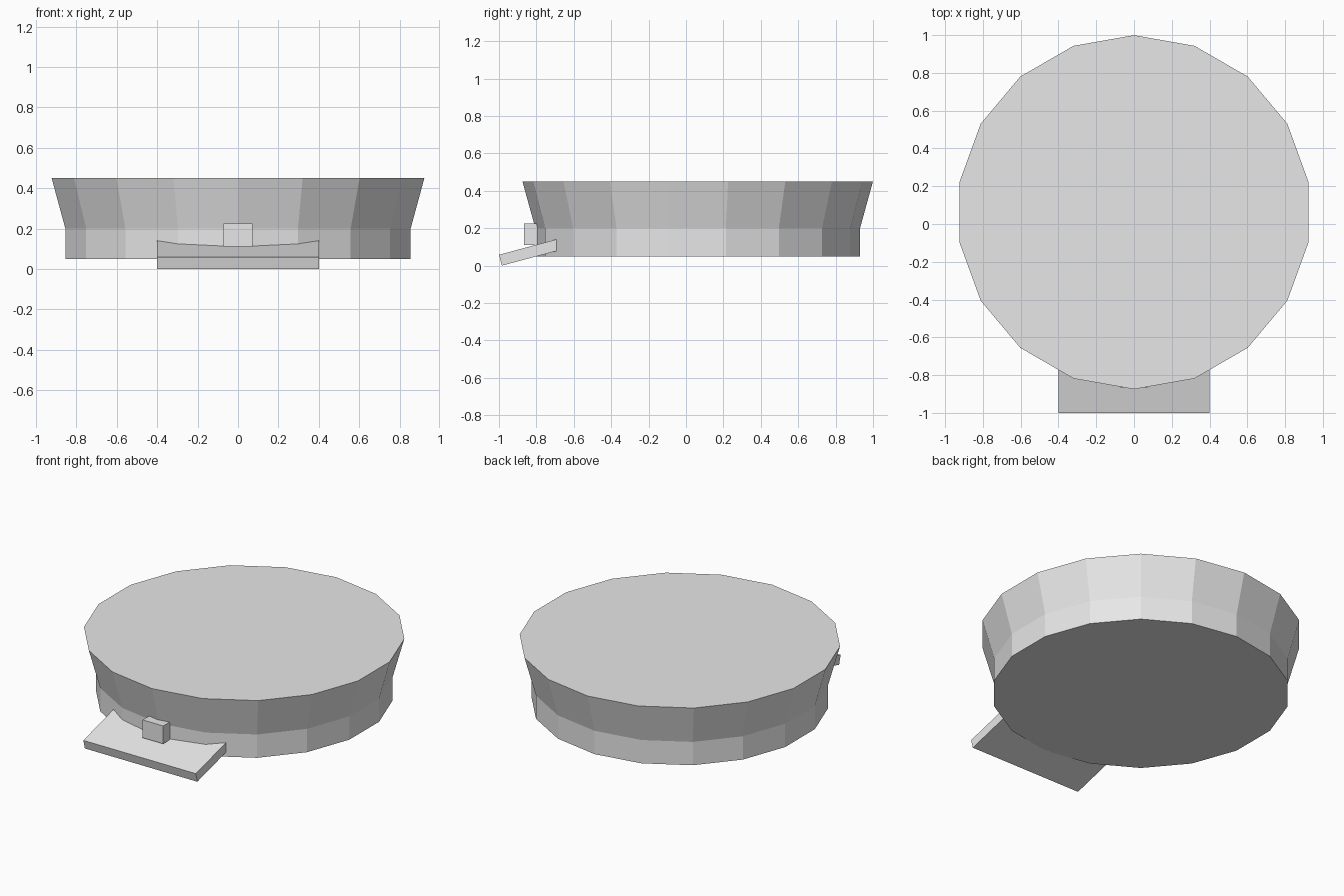
import bpy, bmesh, math
from mathutils import Matrix

if "Cube" in bpy.data.objects:
    bpy.data.objects.remove(bpy.data.objects["Cube"])

grey = bpy.data.materials.new("light_grey")
grey.diffuse_color = (0.8, 0.8, 0.8, 1)
grey.use_nodes = True
grey.node_tree.nodes["Principled BSDF"].inputs["Base Color"].default_value = grey.diffuse_color


def finish(name, bm):
    bmesh.ops.recalc_face_normals(bm, faces=bm.faces)
    mesh = bpy.data.meshes.new(name)
    bm.to_mesh(mesh)
    bm.free()
    mesh.materials.append(grey)
    obj = bpy.data.objects.new(name, mesh)
    bpy.context.collection.objects.link(obj)
    return obj


def turned(name, profile, sides, cy):
    """Closed faceted solid from (radius, height) rings, one corner on +y."""
    bm = bmesh.new()
    rings = []
    for r, z in profile:
        angles = [2 * math.pi * i / sides for i in range(sides)]
        rings.append([bm.verts.new((r * math.sin(a), cy + r * math.cos(a), z)) for a in angles])
    for low, high in zip(rings, rings[1:]):
        for i in range(sides):
            j = (i + 1) % sides
            bm.faces.new((low[i], low[j], high[j], high[i]))
    bm.faces.new(rings[0])
    bm.faces.new(rings[-1])
    return finish(name, bm)


def box(name, size, matrix):
    bm = bmesh.new()
    bmesh.ops.create_cube(bm, size=1, matrix=matrix @ Matrix.Diagonal((*size, 1)))
    return finish(name, bm)


# Round body: straight base with a flared upper rim
turned("round_body", [(0.868, 0.05), (0.868, 0.20), (0.937, 0.45)], 18, 0.0625)

# Tilted front plate, pivoted at its lower front edge and running into the body
length, thick = 0.42, 0.06
tilt = Matrix.Translation((0, -0.9845, 0)) @ Matrix.Rotation(math.radians(15), 4, 'X')
box("front_plate", (0.80, length, thick), tilt @ Matrix.Translation((0, length / 2, thick / 2)))

# Small block on the front wall above the plate
box("front_block", (0.146, 0.11, 0.115), Matrix.Translation((0, -0.81, 0.168)))
